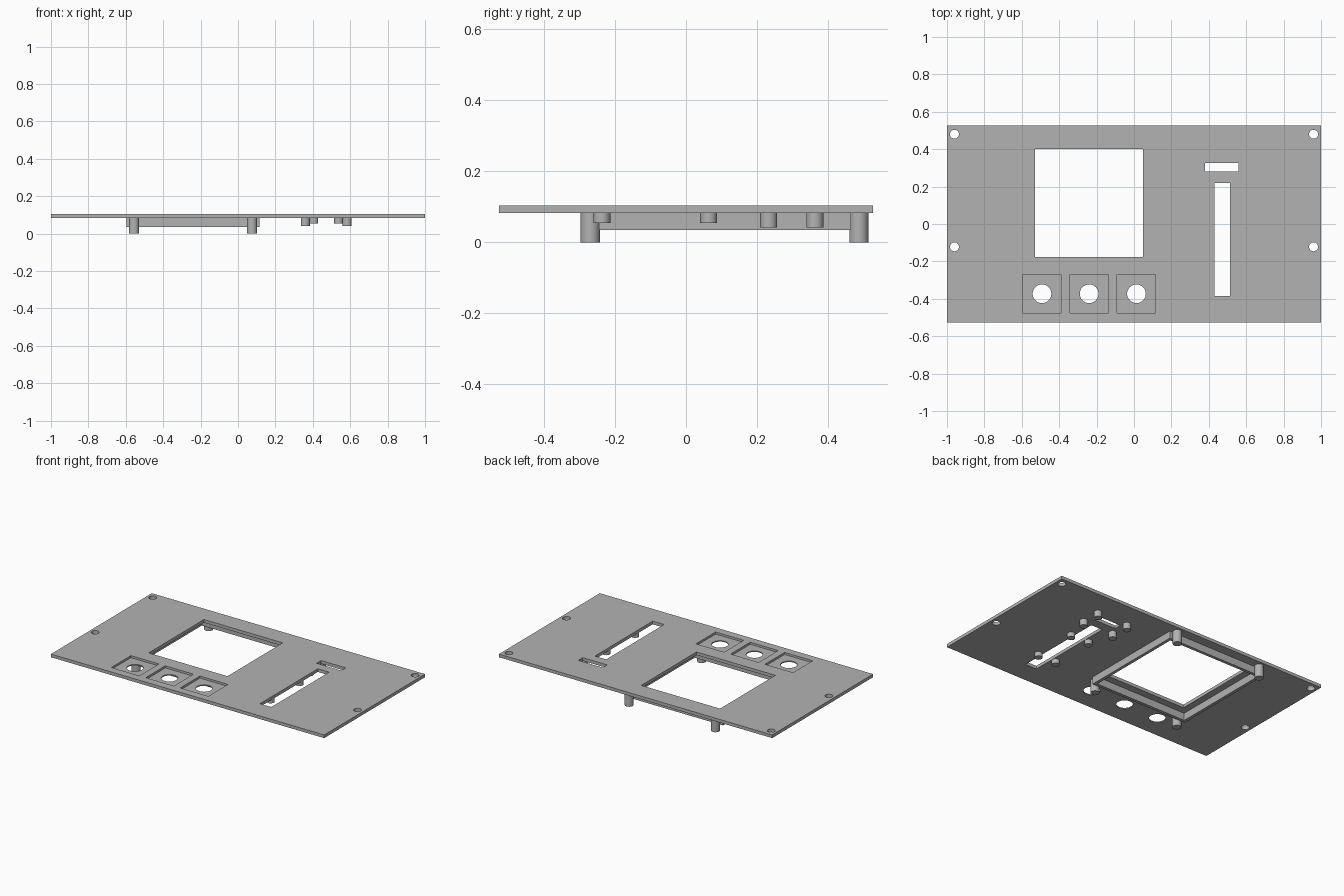
import bpy, bmesh, math
from mathutils import Matrix, Vector

if "Cube" in bpy.data.objects:
    bpy.data.objects.remove(bpy.data.objects["Cube"], do_unlink=True)

grey = bpy.data.materials.new("plain_grey")
grey.use_nodes = True
grey.diffuse_color = (0.45, 0.45, 0.45, 1)
grey.node_tree.nodes["Principled BSDF"].inputs["Base Color"].default_value = grey.diffuse_color

TOP, UNDER = 0.104, 0.083          # faces of the panel


def add_box(bm, x0, x1, y0, y1, z0, z1):
    size = Vector((x1 - x0, y1 - y0, z1 - z0))
    mid = Vector((x0 + x1, y0 + y1, z0 + z1)) / 2
    bmesh.ops.create_cube(bm, size=1, matrix=Matrix.Translation(mid) @ Matrix.Diagonal((*size, 1)))


def add_cylinder(bm, x, y, radius, z0, z1):
    bmesh.ops.create_cone(bm, cap_ends=True, segments=32, radius1=radius, radius2=radius,
                          depth=z1 - z0, matrix=Matrix.Translation((x, y, (z0 + z1) / 2)))


def make_object(name, bm):
    mesh = bpy.data.meshes.new(name)
    bm.to_mesh(mesh)
    bm.free()
    mesh.materials.append(grey)
    obj = bpy.data.objects.new(name, mesh)
    bpy.context.collection.objects.link(obj)
    return obj


def activate(obj):
    bpy.ops.object.select_all(action='DESELECT')
    obj.select_set(True)
    bpy.context.view_layer.objects.active = obj


def smooth(obj):
    activate(obj)
    bpy.ops.object.shade_smooth_by_angle(angle=math.radians(30))


def cut(obj, bm):
    cutter = make_object("cutter", bm)
    cutter.hide_render = True
    mod = obj.modifiers.new("cut", 'BOOLEAN')
    mod.operation, mod.solver, mod.object = 'DIFFERENCE', 'EXACT', cutter
    activate(obj)
    bpy.ops.object.modifier_apply(modifier=mod.name)
    bpy.data.objects.remove(cutter, do_unlink=True)


# Flat panel
bm = bmesh.new()
add_box(bm, -1, 1, -0.527, 0.527, UNDER, TOP)
panel = make_object("panel", bm)

# Square recesses around the button holes
buttons = (-0.492, -0.24, 0.013)
bm = bmesh.new()
for x in buttons:
    add_box(bm, x - 0.103, x + 0.103, -0.475, -0.27, TOP - 0.014, TOP + 0.1)
cut(panel, bm)

# Display window, slots, button holes and mounting holes
bm = bmesh.new()
add_box(bm, -0.53, 0.047, -0.177, 0.401, 0, 0.2)
add_box(bm, 0.43, 0.513, -0.385, 0.22, 0, 0.2)
add_box(bm, 0.38, 0.56, 0.28, 0.327, 0, 0.2)
for x in buttons:
    add_cylinder(bm, x, -0.373, 0.05, 0, 0.2)
for x in (-0.96, 0.96):
    for y in (-0.122, 0.48):
        add_cylinder(bm, x, y, 0.024, 0, 0.2)
cut(panel, bm)
smooth(panel)

# Thin wall frame under the window
bm = bmesh.new()
add_box(bm, -0.596, 0.114, -0.245, 0.465, 0.035, UNDER)
frame = make_object("display_frame", bm)
bm = bmesh.new()
add_box(bm, -0.576, 0.094, -0.225, 0.445, 0, 0.2)
cut(frame, bm)

# Groups of four posts: name, x pair, y pair, radius, lower end
for name, xs, ys, radius, low in (
        ("display_post", (-0.556, 0.075), (-0.27, 0.487), 0.027, 0),
        ("switch_post", (0.36, 0.583), (0.233, 0.363), 0.024, 0.042),
        ("slider_post", (0.405, 0.538), (-0.237, 0.064), 0.024, 0.054)):
    for x in xs:
        for y in ys:
            bm = bmesh.new()
            add_cylinder(bm, x, y, radius, low, UNDER)
            smooth(make_object(name, bm))
